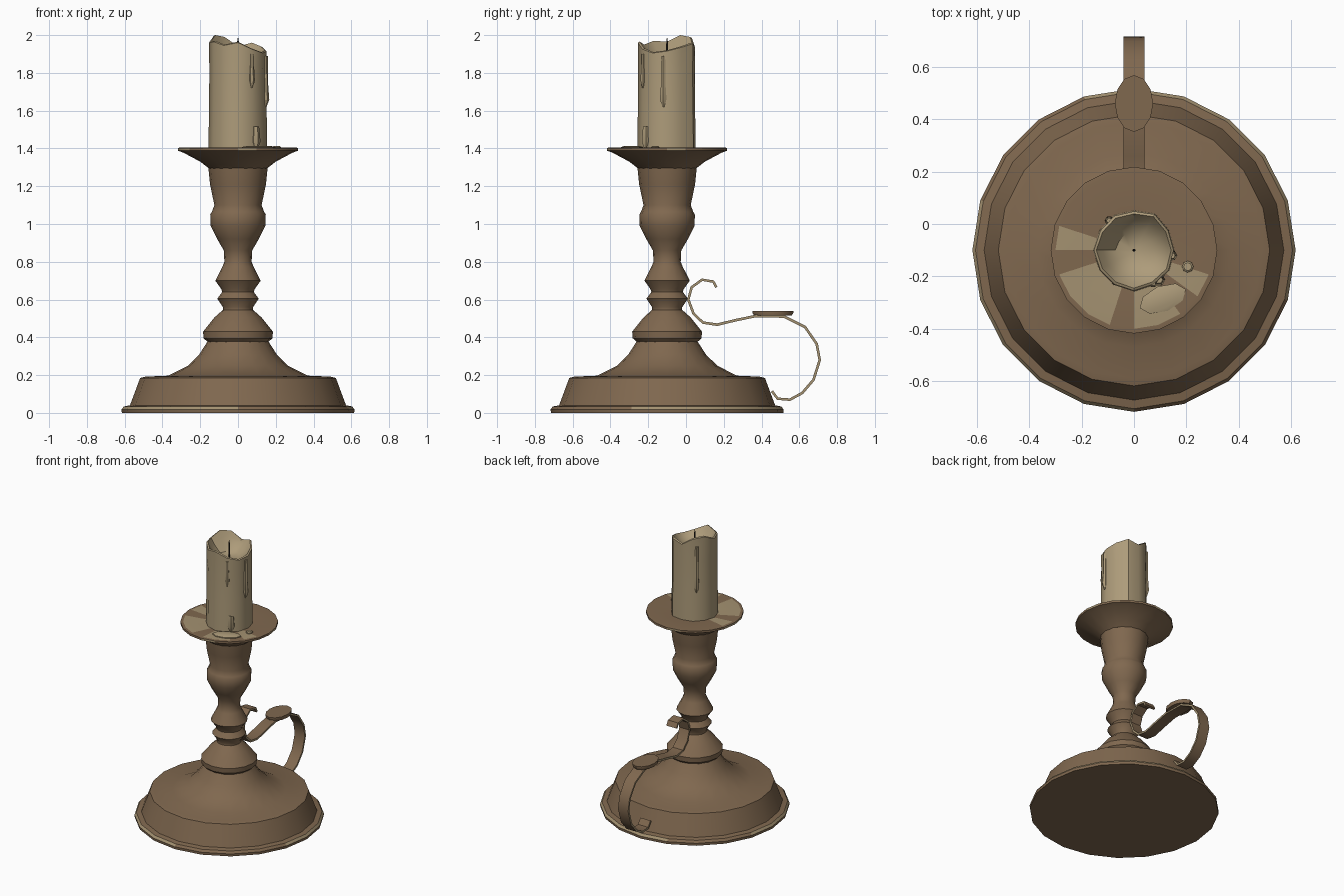
import bpy, bmesh, math, random
from mathutils import Vector

if "Cube" in bpy.data.objects:
    bpy.data.objects.remove(bpy.data.objects["Cube"])

random.seed(4)
CY = -0.1          # y of the candlestick axis


def material(name, rgb):
    m = bpy.data.materials.new(name)
    m.diffuse_color = (*rgb, 1)
    m.use_nodes = True
    m.node_tree.nodes["Principled BSDF"].inputs["Base Color"].default_value = m.diffuse_color
    return m


BRONZE = material("aged bronze", (0.215, 0.138, 0.078))
WORN = material("worn edge", (0.37, 0.285, 0.165))
WAX = material("old wax", (0.42, 0.33, 0.195))
WICK = material("burnt wick", (0.03, 0.025, 0.02))


def finish(bm, name, mats, angle=35):
    bmesh.ops.recalc_face_normals(bm, faces=bm.faces)
    me = bpy.data.meshes.new(name)
    bm.to_mesh(me)
    bm.free()
    for m in mats:
        me.materials.append(m)
    ob = bpy.data.objects.new(name, me)
    bpy.context.collection.objects.link(ob)
    bpy.ops.object.select_all(action='DESELECT')
    bpy.context.view_layer.objects.active = ob
    ob.select_set(True)
    bpy.ops.object.shade_smooth_by_angle(angle=math.radians(angle))
    return ob


def loft(rings, closed_ends=True):
    """Skin a list of vertex rings; rings all have the same count."""
    bm = bmesh.new()
    vr = [[bm.verts.new(p) for p in r] for r in rings]
    n = len(vr[0])
    for a, b in zip(vr, vr[1:]):
        for i in range(n):
            j = (i + 1) % n
            bm.faces.new((a[i], a[j], b[j], b[i]))
    if closed_ends:
        bm.faces.new(vr[0])
        bm.faces.new(vr[-1])
    return bm


def circle(r, z, n, cx=0, cy=CY, ry=None):
    ry = r if ry is None else ry
    return [Vector((cx + r * math.cos(t), cy + ry * math.sin(t), z))
            for t in (2 * math.pi * i / n for i in range(n))]


def lathe(name, profile, n, worn_rule=None):
    bm = loft([circle(r, z, n) for r, z in profile])
    bm.faces.ensure_lookup_table()
    if worn_rule:
        for f in bm.faces:
            if worn_rule(f):
                f.material_index = 1
    return finish(bm, name, [BRONZE, WORN])


# Wide stepped foot, with worn chips along its lowest rim
lathe("base", [(0.615, 0), (0.617, 0.018), (0.605, 0.034), (0.572, 0.04), (0.518, 0.185),
               (0.49, 0.192), (0.37, 0.197), (0.265, 0.25), (0.205, 0.31), (0.16, 0.38)], 20,
      lambda f: 0.016 < f.calc_center_median().z < 0.035 and random.random() < 0.7)

# Turned stem with collars and the candle cup
lathe("stem", [(0.16, 0.375), (0.182, 0.395), (0.185, 0.43), (0.125, 0.505), (0.08, 0.545),
               (0.08, 0.56), (0.11, 0.605), (0.083, 0.64), (0.088, 0.655), (0.12, 0.70),
               (0.082, 0.775), (0.072, 0.80), (0.075, 0.86), (0.11, 0.92), (0.145, 0.99),
               (0.147, 1.05), (0.138, 1.065), (0.125, 1.10), (0.148, 1.21), (0.157, 1.30)], 16)

# Drip plate flaring out of the cup, worn along the edge
lathe("drip_plate", [(0.155, 1.295), (0.2, 1.33), (0.29, 1.378), (0.318, 1.388), (0.318, 1.403),
                     (0.30, 1.405), (0.15, 1.395)], 20,
      lambda f: 1.385 < f.calc_center_median().z < 1.404
      and f.calc_center_median().xy.length > 0.2 and random.random() < 0.5)

# Candle with an uneven melted rim and a hollow top
N = 12
rim = [1.92, 1.94, 1.96, 1.94, 1.99, 2.0, 1.965, 1.97, 1.95, 1.965, 1.93, 1.91]
wob = [random.uniform(-0.006, 0.006) for _ in range(N)]


def candle_ring(r, z, follow=0.0):
    ring = circle(r, z, N)
    for i, p in enumerate(ring):
        d = Vector((p.x, p.y - CY, 0)).normalized()
        p += d * wob[i]
        p.z += follow * (rim[i] - 1.95)
    return ring


bm = loft([candle_ring(0.155, 1.397), candle_ring(0.152, 1.6), candle_ring(0.15, 1.8, 0.4),
           candle_ring(0.152, 1.945, 1), candle_ring(0.142, 1.95, 1),
           candle_ring(0.118, 1.915, 0.7), candle_ring(0.07, 1.875), candle_ring(0.02, 1.865)])
finish(bm, "candle", [WAX], 40)

# Wick
bm = loft([circle(0.006, 1.86, 6), circle(0.006, 1.95, 6), circle(0.002, 1.985, 6)])
finish(bm, "wick", [WICK])


# Wax runs down the side of the candle
def drip(name, deg, top, bottom, w):
    t = math.radians(deg)
    x, y = 0.147 * math.cos(t), CY + 0.147 * math.sin(t)
    mid = bottom + 0.04
    finish(loft([circle(w * k, z, 6, x, y) for k, z in
                 ((0.3, bottom), (1, mid), (0.7, mid + 0.08), (0.6, top))]), name, [WAX])


drip("drip_right", -8, 1.89, 1.62, 0.02)
drip("drip_front", -60, 1.9, 1.72, 0.016)
drip("drip_low", -50, 1.5, 1.395, 0.025)
drip("drip_back", 130, 1.93, 1.6, 0.018)


# Spilled wax on the drip plate
def puddle(name, x, y, rx, ry, deg):
    c, s = math.cos(math.radians(deg)), math.sin(math.radians(deg))
    rings = []
    for k, z in ((1, 1.396), (1, 1.408), (0.7, 1.413)):
        rings.append([Vector((x + c * p.x - s * p.y, y + s * p.x + c * p.y, z))
                      for p in circle(rx * k, z, 8, 0, 0, ry * k)])
    finish(loft(rings), name, [WAX])


puddle("wax_puddle", 0.11, -0.285, 0.095, 0.05, 22)
puddle("wax_drop", 0.205, -0.163, 0.022, 0.022, 0)

# Scrolled strap handle: flat strip swept along a path, pale worn edges
path = [(.16, .665), (.145, .695), (.085, .705), (.03, .665), (.012, .6), (.04, .525),
        (.09, .478), (.165, .467), (.26, .49), (.37, .513), (.52, .51), (.63, .455), (.692, .365),
        (.708, .28), (.675, .175), (.615, .105), (.55, .07), (.485, .075), (.455, .115)]
path = [Vector(p) for p in path]
rings = []
for i, p in enumerate(path):
    d = (path[min(i + 1, len(path) - 1)] - path[max(i - 1, 0)]).normalized()
    nrm = Vector((-d.y, d.x)) * 0.007
    a, b = p + nrm, p - nrm
    rings.append([Vector((-.04, a.x, a.y)), Vector((.04, a.x, a.y)),
                  Vector((.04, b.x, b.y)), Vector((-.04, b.x, b.y))])
bm = loft(rings)
bm.normal_update()
for f in bm.faces:
    if abs(f.normal.x) > 0.7:
        f.material_index = 1
finish(bm, "handle", [BRONZE, WORN])

# Oval thumb rest on the handle
bm = loft([circle(0.07, 0.515, 12, 0, 0.46, 0.1), circle(0.073, 0.53, 12, 0, 0.46, 0.108),
           circle(0.073, 0.54, 12, 0, 0.46, 0.108)])
finish(bm, "thumb_rest", [BRONZE])
